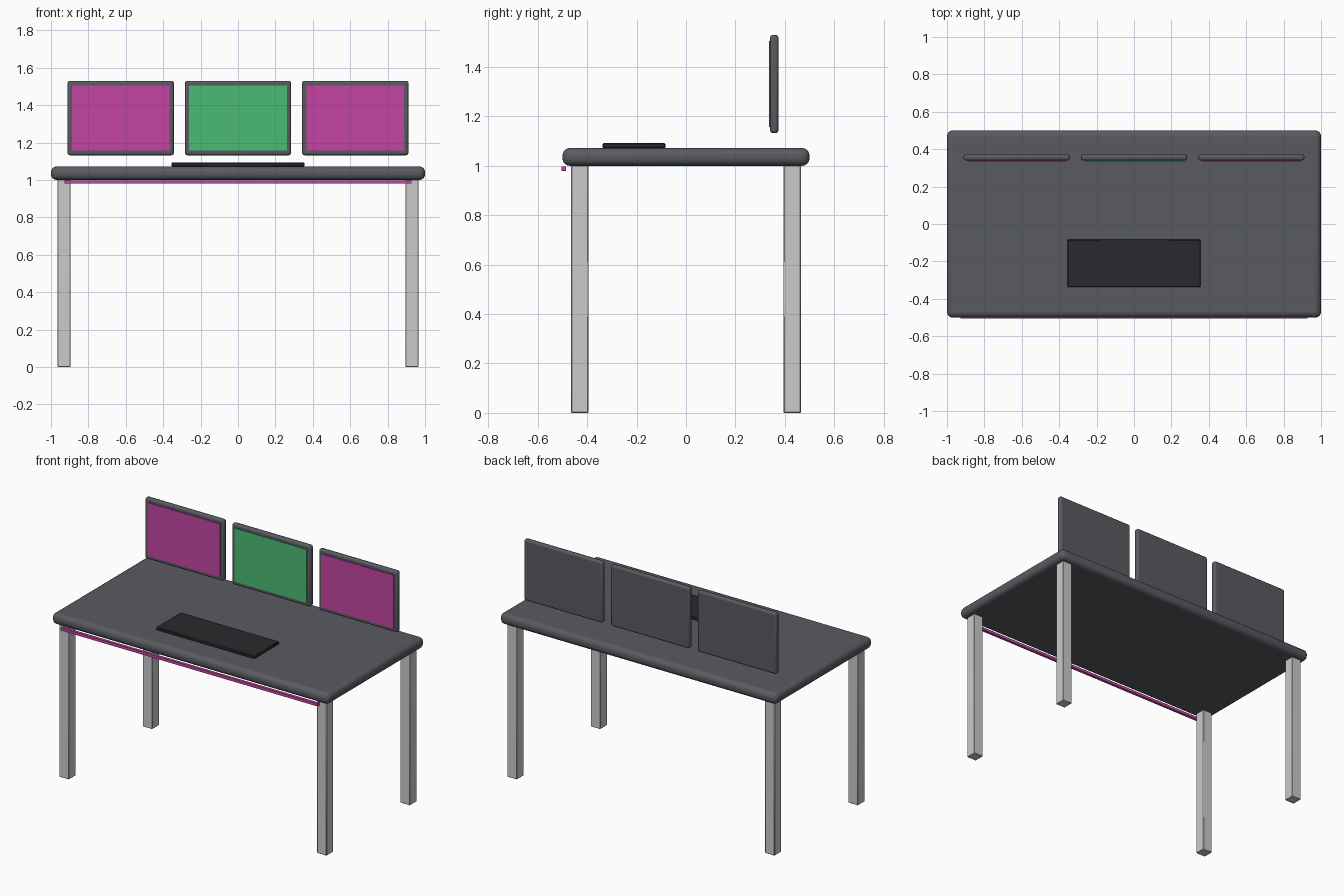
import bpy

if "Cube" in bpy.data.objects:
    bpy.data.objects.remove(bpy.data.objects["Cube"])


def material(name, rgb):
    m = bpy.data.materials.new(name)
    m.diffuse_color = (*rgb, 1)
    m.use_nodes = True
    m.node_tree.nodes["Principled BSDF"].inputs["Base Color"].default_value = m.diffuse_color
    return m


charcoal = material("charcoal", (0.10, 0.105, 0.12))
black = material("black", (0.022, 0.023, 0.026))
silver = material("silver", (0.65, 0.65, 0.66))
magenta = material("magenta", (0.55, 0.06, 0.36))
green = material("green", (0.07, 0.50, 0.17))


def box(name, x, y, z, mat, bevel=0.0, segments=1):
    """Box from (min, max) ranges, with optionally rounded edges."""
    centre = [(r[0] + r[1]) / 2 for r in (x, y, z)]
    bpy.ops.mesh.primitive_cube_add(size=1, location=centre)
    ob = bpy.context.object
    ob.name = name
    ob.scale = [r[1] - r[0] for r in (x, y, z)]
    bpy.ops.object.transform_apply(location=False, rotation=False, scale=True)
    ob.data.materials.append(mat)
    if bevel:
        mod = ob.modifiers.new("rounded edges", 'BEVEL')
        mod.width = bevel
        mod.segments = segments
        bpy.ops.object.shade_smooth_by_angle()
    return ob


# Desk top with well rounded edges
box("desk_top", (-1, 1), (-0.5, 0.5), (1.0, 1.072), charcoal, 0.03, 4)

# Four square legs
for side, sx in (("left", -1), ("right", 1)):
    for end, sy in (("front", -1), ("back", 1)):
        cx, cy = sx * 0.93, sy * 0.43
        box(f"{end}_{side}_leg", (cx - 0.035, cx + 0.035),
            (cy - 0.035, cy + 0.035), (0, 1.002), silver, 0.003)

# Keyboard slab
box("keyboard", (-0.356, 0.356), (-0.338, -0.083), (1.072, 1.092), black, 0.004)

# Light strip under the front edge
box("light_strip", (-0.928, 0.928), (-0.504, -0.486), (0.98, 0.998), magenta)

# Three floating monitors, each with a thin raised screen
for side, cx, colour in (("left", -0.627, magenta), ("centre", 0, green),
                         ("right", 0.627, magenta)):
    box(f"{side}_monitor", (cx - 0.284, cx + 0.284), (0.34, 0.374),
        (1.132, 1.53), charcoal, 0.012, 3)
    box(f"{side}_screen", (cx - 0.261, cx + 0.261), (0.335, 0.345),
        (1.157, 1.505), colour)
